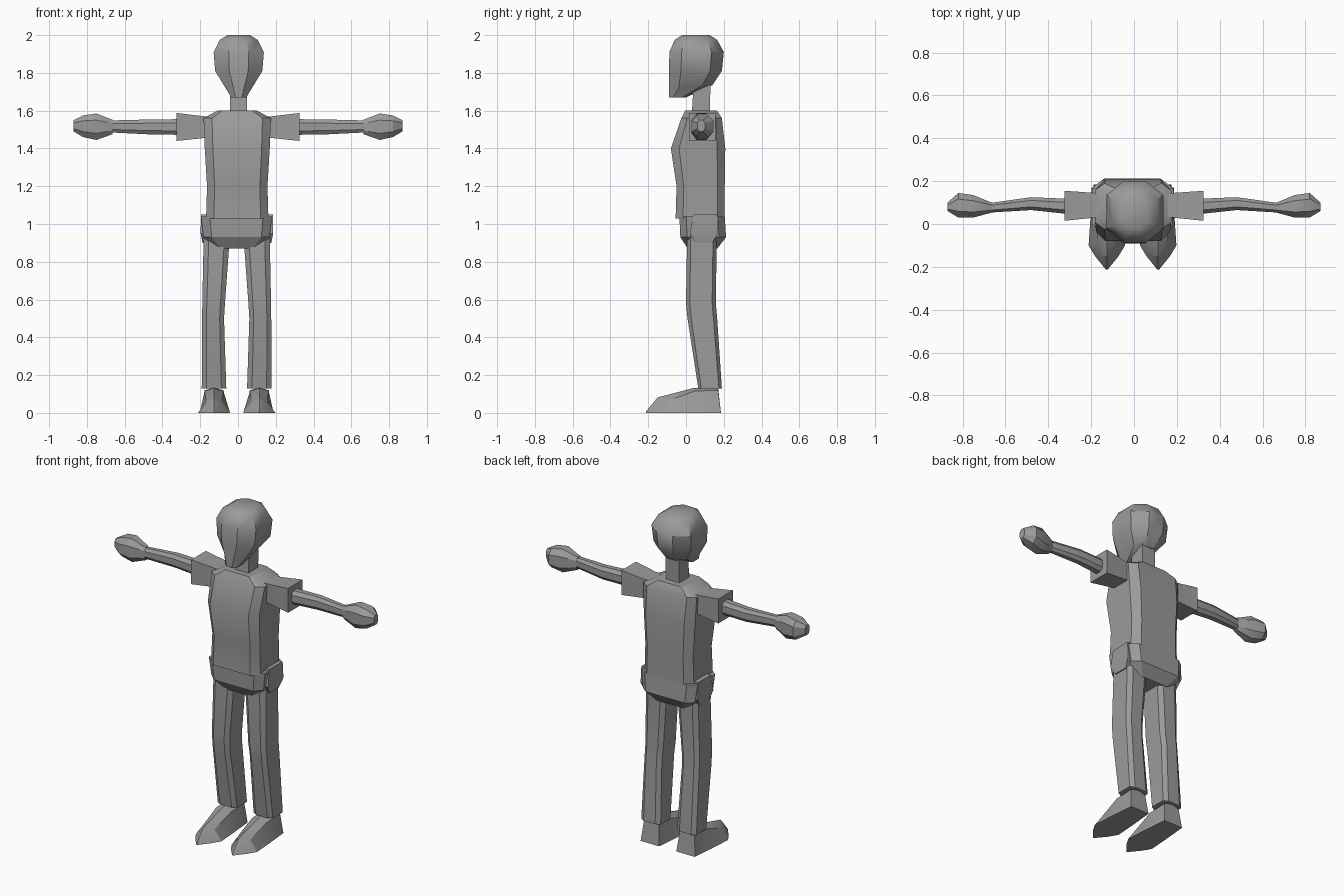
import bpy, bmesh, math

if "Cube" in bpy.data.objects:
    bpy.data.objects.remove(bpy.data.objects["Cube"])

grey = bpy.data.materials.new("plain grey")
grey.diffuse_color = (0.33, 0.33, 0.33, 1)
grey.use_nodes = True
grey.node_tree.nodes["Principled BSDF"].inputs["Base Color"].default_value = grey.diffuse_color


def ring(u0, u1, v0, v1, cu=0.0, cv=0.0):
    """Rectangle u0..u1 by v0..v1, corners cut by the fractions cu and cv."""
    a, b = (u1 - u0) / 2 * cu, (v1 - v0) / 2 * cv
    if not cu:
        return [(u0, v0), (u1, v0), (u1, v1), (u0, v1)]
    return [(u0 + a, v0), (u1 - a, v0), (u1, v0 + b), (u1, v1 - b),
            (u1 - a, v1), (u0 + a, v1), (u0, v1 - b), (u0, v0 + b)]


def loft(name, rings, angle=30):
    """Skin a list of equal rings of 3D points and cap both ends."""
    bm = bmesh.new()
    rows = [[bm.verts.new(p) for p in r] for r in rings]
    n = len(rows[0])
    for a, b in zip(rows, rows[1:]):
        for i in range(n):
            j = (i + 1) % n
            bm.faces.new((a[i], a[j], b[j], b[i]))
    bm.faces.new(rows[0])
    bm.faces.new(rows[-1])
    bmesh.ops.recalc_face_normals(bm, faces=bm.faces)
    me = bpy.data.meshes.new(name)
    bm.to_mesh(me)
    bm.free()
    me.materials.append(grey)
    ob = bpy.data.objects.new(name, me)
    bpy.context.collection.objects.link(ob)
    bpy.ops.object.select_all(action='DESELECT')
    ob.select_set(True)
    bpy.context.view_layer.objects.active = ob
    bpy.ops.object.shade_smooth_by_angle(angle=math.radians(angle))
    return ob


def upright(name, rows, cu=0.0, cv=0.0, mid=0.0, angle=30):
    """Rows of (z, half width, y front, y back)."""
    return loft(name, [[(x, y, z) for x, y in ring(mid - h, mid + h, f, b, cu, cv)]
                       for z, h, f, b in rows], angle)


def sideways(name, side, rows, cu=0.0, cv=0.0):
    """Rows of (x, y front, y back, z low, z high)."""
    return loft(name, [[(side * x, y, z) for y, z in ring(f, b, lo, hi, cu, cv)]
                       for x, f, b, lo, hi in rows])


# Head with a flat face tapering to the chin
head = upright("head", [
    (1.67, .04, -.09, .00), (1.72, .07, -.09, .14), (1.81, .125, -.09, .19),
    (1.91, .133, -.088, .20), (1.975, .10, -.06, .165), (2.0, .06, -.02, .125)],
    .6, .45, .004, 35)
# Slope the jaw underside up toward the neck
for v in head.data.vertices:
    if v.co.z < 1.73 and v.co.y > .06:
        v.co.z += .015

upright("neck", [(1.57, .045, .03, .125), (1.74, .045, .04, .13)], mid=.002)

# Torso
upright("torso", [
    (1.03, .165, -.055, .205), (1.2, .16, -.05, .205), (1.4, .172, -.08, .208),
    (1.56, .178, -.025, .19), (1.60, .105, -.005, .165)], .25, .3, -.004)

# Pelvis, flared at the hips
upright("pelvis", [
    (.87, .115, .01, .165), (.93, .175, -.03, .212), (1.04, .188, -.035, .205)],
    .25, .3, -.008)

for s, word in ((1, "right"), (-1, "left")):
    # Shoulder sleeve, forearm and hand
    sideways(word + "_sleeve", s, [
        (.15, .03, .145, 1.455, 1.57), (.18, .03, .145, 1.455, 1.57),
        (.325, .015, .155, 1.44, 1.588)])
    sideways(word + "_arm", s, [
        (.31, .047, .118, 1.472, 1.555), (.48, .065, .125, 1.475, 1.553),
        (.68, .053, .097, 1.485, 1.548)], .5, .5)
    sideways(word + "_hand", s, [
        (.665, .053, .1, 1.475, 1.552), (.75, .03, .135, 1.445, 1.585),
        (.82, .03, .145, 1.46, 1.575), (.87, .06, .1, 1.49, 1.55)], .5, .5)

    # Leg, offset slightly like the hips
    leg = [(.13, .065, .120, .065, .19), (.50, .058, .185 - .06, .008, .165),
           (.58, .060, .122, .000, .158), (.88, .068, .108, .005, .162),
           (1.0, .075, .105, .008, .165)]
    loft(word + "_leg", [[(s * (c + u) - .007, y, z)
                          for u, y in ring(-h, h, f, b, .4, .25)]
                         for z, h, c, f, b in leg])

    # Hip flap on the outer side of the leg
    loft(word + "_hip", [[(s * x - .006, y, z) for x, y in ring(.14, o, f, b)]
                         for z, o, f, b in ((.90, .182, .05, .14),
                                            (.95, .192, .02, .17),
                                            (1.05, .190, .04, .165))])

    # Foot: pointed sole rising to a ridged instep
    c = .120
    rows = []
    for y, wide, narrow, top, edge in (
            (.185, .062, .050, .133, .12), (.045, .075, .050, .133, .115),
            (-.10, .085, .040, .095, .062), (-.15, .055, .028, .082, .05),
            (-.213, .004, .003, .006, .004)):
        rows.append([(s * (c + u) - .007, y - (.015 if k and y > .1 else 0), z)
                     for u, z, k in ((-wide, 0, 0), (wide, 0, 0), (narrow, edge, 1),
                                     (0, top, 1), (-narrow, edge, 1))])
    loft(word + "_foot", rows, 20)
